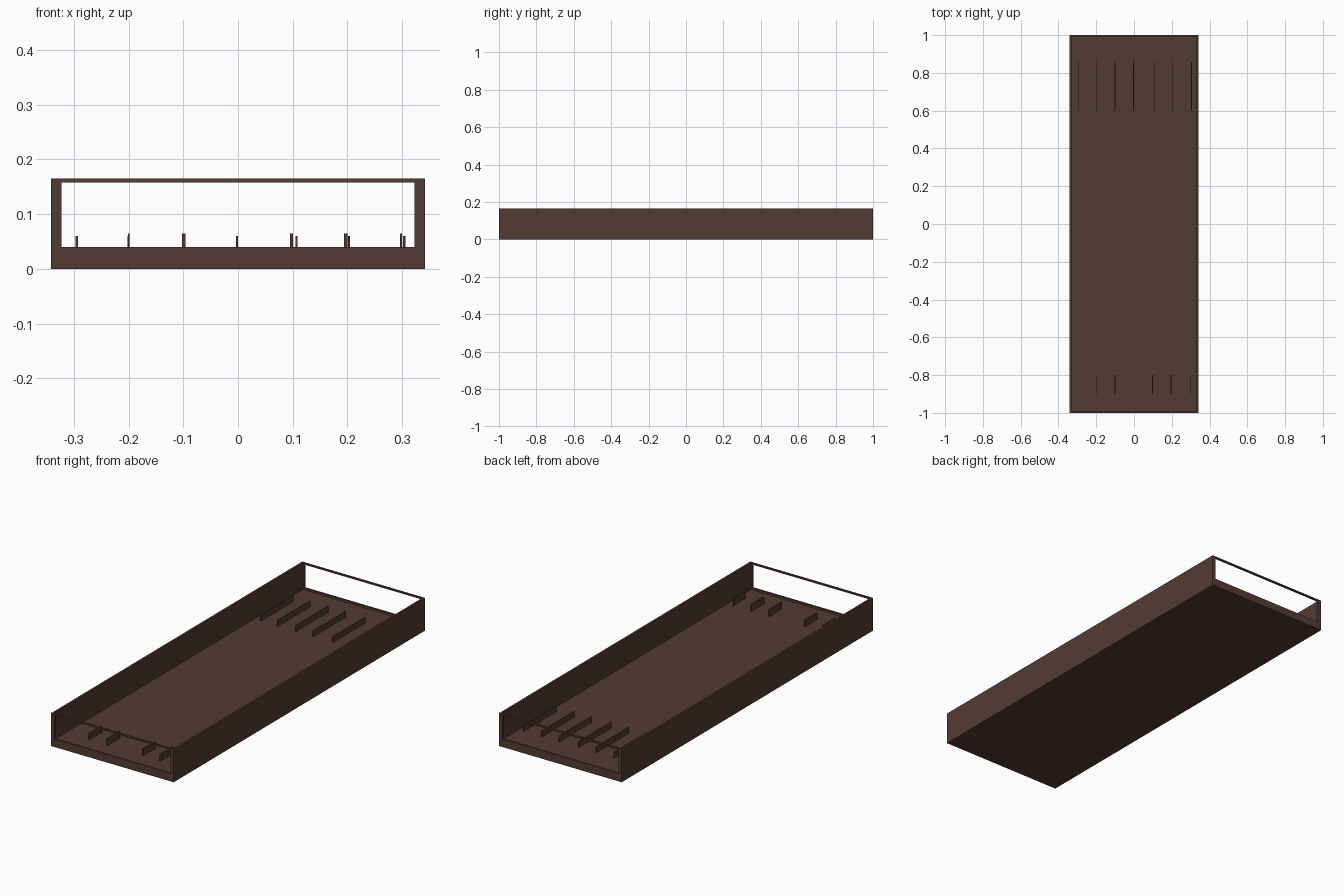
import bpy

if "Cube" in bpy.data.objects:
    bpy.data.objects.remove(bpy.data.objects["Cube"])

mat = bpy.data.materials.new("dark_brown")
mat.diffuse_color = (0.088, 0.044, 0.035, 1)
mat.use_nodes = True
mat.node_tree.nodes["Principled BSDF"].inputs["Base Color"].default_value = mat.diffuse_color

W, L, H = 0.342, 1.0, 0.165      # half width, half length, height
T, FLOOR = 0.01, 0.03            # wall thickness, floor top
SILL, HEAD, JAMB = 0.04, 0.158, 0.323  # end opening limits


def box(name, x0, x1, y0, y1, z0, z1):
    v = [(x, y, z) for x in (x0, x1) for y in (y0, y1) for z in (z0, z1)]
    f = [(0, 1, 3, 2), (4, 6, 7, 5), (0, 4, 5, 1),
         (2, 3, 7, 6), (0, 2, 6, 4), (1, 5, 7, 3)]
    me = bpy.data.meshes.new(name)
    me.from_pydata(v, [], f)
    me.materials.append(mat)
    ob = bpy.data.objects.new(name, me)
    bpy.context.collection.objects.link(ob)
    return ob


def end_frame(name, y0, y1):
    # rectangular ring with an open window, one clean mesh
    outer = [(-W, 0), (W, 0), (W, H), (-W, H)]
    inner = [(-JAMB, SILL), (JAMB, SILL), (JAMB, HEAD), (-JAMB, HEAD)]
    v = [(x, y, z) for y in (y0, y1) for ring in (outer, inner) for x, z in ring]
    f = []
    for i in range(4):
        j = (i + 1) % 4
        f += [(i, j, 4 + j, 4 + i), (8 + j, 8 + i, 12 + i, 12 + j),
              (j, i, 8 + i, 8 + j), (4 + i, 4 + j, 12 + j, 12 + i)]
    me = bpy.data.meshes.new(name)
    me.from_pydata(v, [], f)
    me.materials.append(mat)
    bpy.context.collection.objects.link(bpy.data.objects.new(name, me))


# tray floor and long sides
box("floor", -W + T, W - T, -L + T, L - T, 0, FLOOR)
box("left_wall", -W, -W + T, -L + T, L - T, 0, H)
box("right_wall", W - T, W, -L + T, L - T, 0, H)

# open ends
end_frame("front_frame", -L, -L + T)
end_frame("back_frame", L - T, L)

# short divider fins at the front: (centre x, width)
for x, w in ((-0.2, 0.003), (-0.099, 0.006), (0.098, 0.006),
             (0.197, 0.006), (0.298, 0.003)):
    box("front_fin", x - w / 2, x + w / 2, -0.9, -0.8, FLOOR - 0.005, 0.065)

# long divider fins at the back
for x in (-0.295, -0.2, -0.1, -0.002, 0.107, 0.203, 0.304):
    box("back_fin", x - 0.002, x + 0.002, 0.6, 0.86, FLOOR - 0.005, 0.06)
